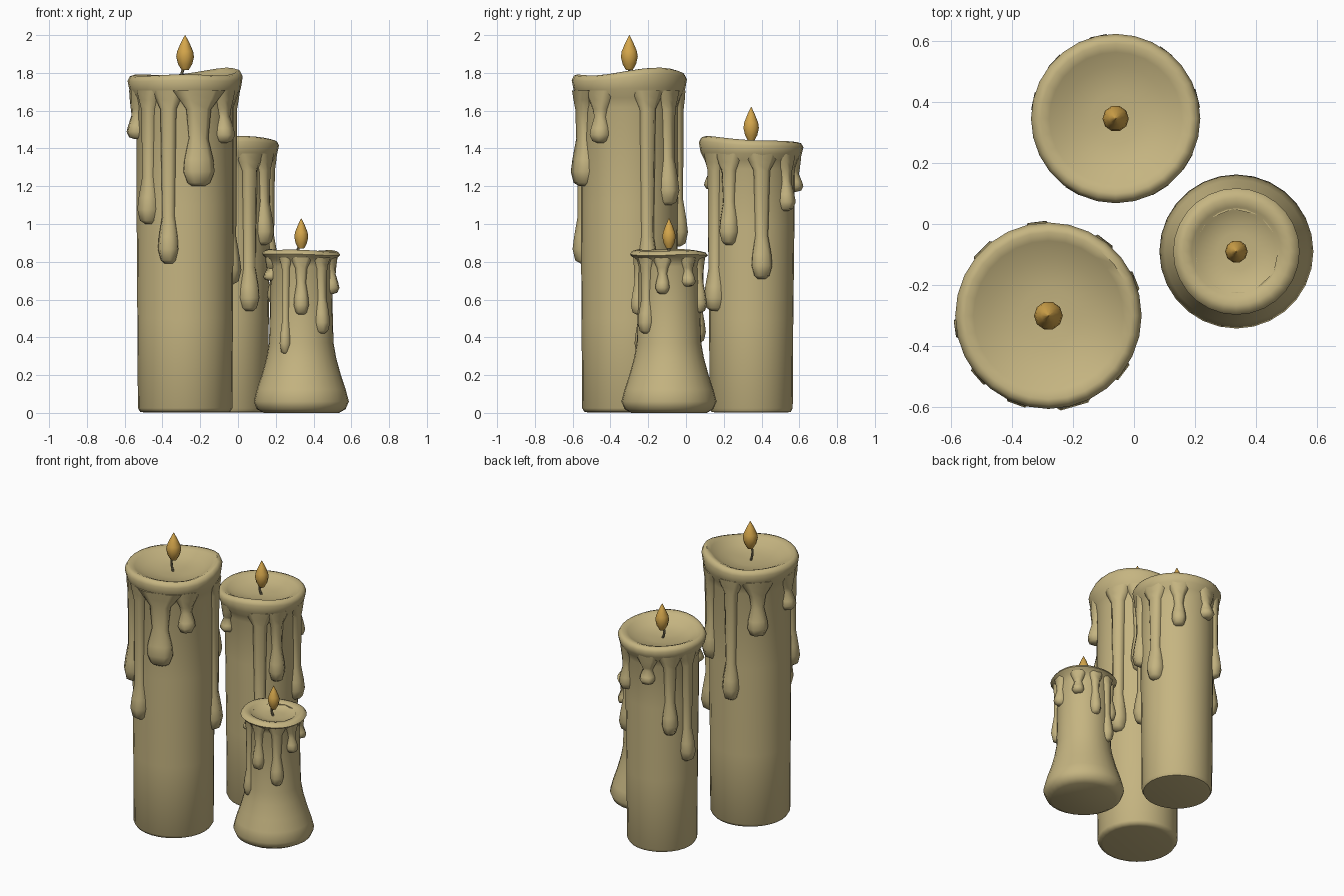
import bpy, bmesh, math
from mathutils import Vector

if "Cube" in bpy.data.objects:
    bpy.data.objects.remove(bpy.data.objects["Cube"])

SIDES = 28


def material(name, rgb):
    m = bpy.data.materials.new(name)
    m.diffuse_color = (*rgb, 1)
    m.use_nodes = True
    m.node_tree.nodes["Principled BSDF"].inputs["Base Color"].default_value = m.diffuse_color
    return m


WAX = material("cream wax", (0.56, 0.46, 0.22))
FLAME = material("golden flame", (0.66, 0.38, 0.07))
WICK = material("wick", (0.22, 0.19, 0.11))


def skin_rings(name, rings, mat, angle):
    """Bridge equal-sized rings of points into a closed, smooth-shaded object."""
    bm = bmesh.new()
    loops = [[bm.verts.new(p) for p in ring] for ring in rings]
    n = len(loops[0])
    for a, b in zip(loops, loops[1:]):
        for i in range(n):
            j = (i + 1) % n
            bm.faces.new((a[i], a[j], b[j], b[i]))
    bm.faces.new(loops[0][::-1])
    bm.faces.new(loops[-1])
    bmesh.ops.recalc_face_normals(bm, faces=bm.faces)
    me = bpy.data.meshes.new(name)
    bm.to_mesh(me)
    bm.free()
    me.materials.append(mat)
    ob = bpy.data.objects.new(name, me)
    bpy.context.collection.objects.link(ob)
    bpy.ops.object.select_all(action='DESELECT')
    ob.select_set(True)
    bpy.context.view_layer.objects.active = ob
    bpy.ops.object.shade_smooth_by_angle(angle=math.radians(angle))
    return ob


def lathe(name, centre, profile, mat, sides, wave=None, angle=50):
    """Revolve (radius, z, wave weight) points; wave lifts the rim unevenly."""
    rings = []
    for r, z, k in profile:
        ring = []
        for i in range(sides):
            a = 2 * math.pi * i / sides
            lift = k * wave(a) if wave else 0
            ring.append((centre[0] + r * math.cos(a), centre[1] + r * math.sin(a), z + lift))
        rings.append(ring)
    return skin_rings(name, rings, mat, angle)


def drip(name, centre, deg, body_r, rim_z, end_z, w, scale):
    """Run of wax: flares out of the rim, narrows to a stem and ends in a bead."""
    a = math.radians(deg)
    out = Vector((math.cos(a), math.sin(a), 0))
    side = Vector((-out.y, out.x, 0))
    bead = min(0.22 * scale, 0.5 * (rim_z - end_z))
    s = 0.62 * w
    stations = [  # z, half width, thickness
        (rim_z + 0.04 * scale, 1.7 * w, 0.036 * scale),
        (rim_z - 0.01 * scale, 1.25 * w, 0.034 * scale),
        (rim_z - 0.06 * scale, 0.8 * w, 0.030 * scale),
        (end_z + 1.15 * bead, s, 0.027 * scale),
        (end_z + 0.65 * bead, 0.92 * w, 0.044 * scale),
        (end_z + 0.35 * bead, w, 0.052 * scale),
        (end_z + 0.08 * bead, 0.72 * w, 0.040 * scale),
        (end_z, 0.4 * w, 0.012 * scale)]
    section = [(-0.9, None), (-1, 0.35), (-0.55, 1), (0.55, 1), (1, 0.35), (0.9, None)]
    rings = []
    for z, hw, t in stations:
        ring = []
        for u, v in section:
            d = body_r - 0.03 if v is None else body_r - 0.008 + v * (t + 0.008)
            p = out * d + side * (u * hw)
            ring.append((centre[0] + p.x, centre[1] + p.y, z))
        rings.append(ring)
    skin_rings(name, rings, WAX, 75)


def wick_and_flame(name, centre, dish_z, flame_z, tip_z, r):
    # bent wick
    h = flame_z + 0.03 - dish_z
    rings = []
    for t in (-0.15, 0.3, 0.6, 1):
        x = centre[0] - 0.018 * math.sin(math.pi * max(t, 0))
        rings.append([(x + 0.008 * math.cos(q * math.pi / 3),
                       centre[1] + 0.008 * math.sin(q * math.pi / 3), dish_z + h * t)
                      for q in range(6)])
    skin_rings(name + "_wick", rings, WICK, 50)
    # teardrop flame
    L = tip_z - flame_z
    prof = [(0.4, 0), (0.8, 0.17), (1, 0.38), (0.9, 0.54), (0.5, 0.77), (0.03, 1)]
    lathe(name + "_flame", centre, [(r * a, flame_z + L * b, 0) for a, b in prof],
          FLAME, 10)


def candle(name, centre, body, body_r, rim_r, top, rim_h, dish, wave, drips, scale, flame):
    e = rim_r - body_r
    rim = [(body_r, top - rim_h - 0.05 * scale, 0),
           (body_r + 0.35 * e, top - rim_h, 0),
           (rim_r - 0.01 * scale, top - 0.65 * rim_h, 0.3),
           (rim_r, top - 0.03 * scale, 0.9),
           (rim_r - 0.012, top - 0.006, 1),
           (rim_r - 0.032, top, 1),
           (rim_r - 0.06, top - 0.2 * dish, 0.8),
           (rim_r * 0.62, top - 0.7 * dish, 0.4),
           (rim_r * 0.3, top - 0.95 * dish, 0.1),
           (0.01, top - dish, 0)]
    lathe(name + "_body", centre, [(r, z, 0) for r, z in body] + rim, WAX, SIDES, wave)
    for i, (deg, end, w) in enumerate(drips):
        drip(f"{name}_drip_{i + 1}", centre, deg, body_r, top - rim_h, end, w, scale)
    wick_and_flame(name, centre, top - dish, *flame)


def bump(peak_deg, height, base=0.0):
    """Rim that rises in one direction."""
    p = math.radians(peak_deg)
    return lambda a: base + height * max(0, math.cos(a - p)) ** 2 + 0.004 * math.sin(3 * a)


# Tall candle
candle("tall_candle", (-0.28, -0.30),
       [(0.215, 0.002), (0.238, 0.006), (0.25, 0.025), (0.253, 0.5), (0.257, 1.1)],
       0.257, 0.305, 1.788, 0.12, 0.055, bump(35, 0.036),
       [(-74, 1.20, 0.085), (-110, 0.79, 0.055), (-139, 1.00, 0.055), (188, 1.45, 0.05),
        (-37, 1.43, 0.055), (22, 0.68, 0.055), (53, 1.10, 0.055), (97, 0.88, 0.055),
        (135, 1.33, 0.065)],
       1.0, (1.815, 2.0, 0.047))

# Middle candle
candle("middle_candle", (-0.06, 0.345),
       [(0.19, 0.002), (0.21, 0.006), (0.22, 0.025), (0.223, 0.5), (0.229, 1.0)],
       0.23, 0.277, 1.437, 0.10, 0.05, bump(-60, 0.028),
       [(137, 0.82, 0.05), (168, 0.62, 0.05), (239, 1.18, 0.045), (302, 0.54, 0.055),
        (-31, 0.89, 0.052), (14, 0.71, 0.055), (53, 1.07, 0.045), (102, 1.17, 0.05)],
       0.9, (1.44, 1.62, 0.043))

# Short candle with flared foot
candle("short_candle", (0.335, -0.09),
       [(0.20, 0.0), (0.235, 0.02), (0.252, 0.06), (0.235, 0.125), (0.21, 0.2),
        (0.185, 0.29), (0.171, 0.37), (0.167, 0.5)],
       0.163, 0.207, 0.858, 0.045, 0.035, bump(200, 0.010),
       [(-120, 0.31, 0.028), (-90, 0.52, 0.04), (-48, 0.42, 0.042), (-12, 0.63, 0.038),
        (38, 0.67, 0.038), (77, 0.53, 0.036), (112, 0.37, 0.038), (148, 0.58, 0.036),
        (192, 0.70, 0.036)],
       0.75, (0.87, 1.03, 0.037))
